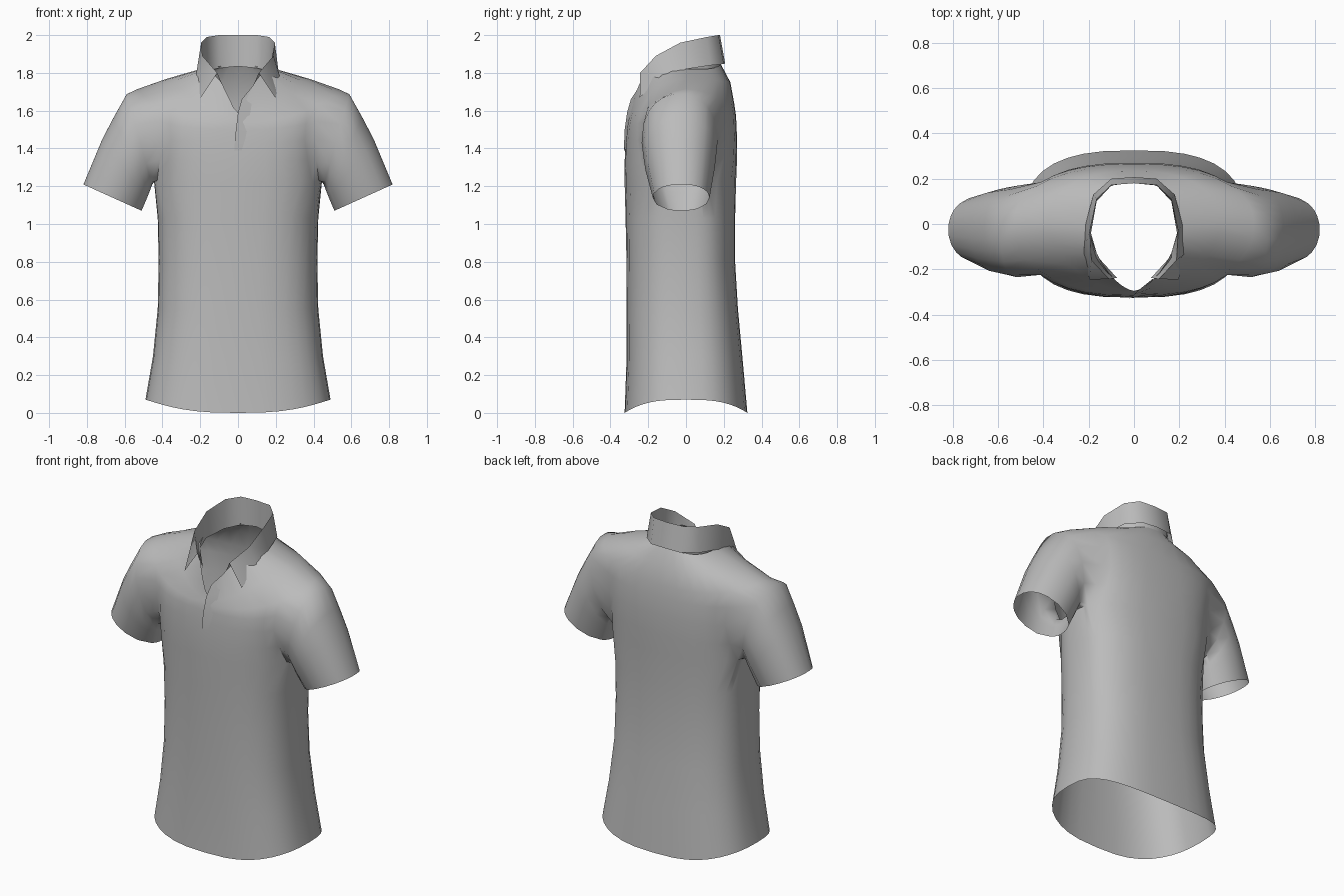
import bpy, bmesh, math

if "Cube" in bpy.data.objects:
    bpy.data.objects.remove(bpy.data.objects["Cube"])

N = 36          # columns around the body
ARM = 4         # columns each side of the arm line that open into the sleeve
R0, R1 = 5, 9   # rows bounding the armhole

cloth = bpy.data.materials.new("grey_cloth")
cloth.diffuse_color = (0.5, 0.5, 0.5, 1)
cloth.use_nodes = True
cloth.node_tree.nodes["Principled BSDF"].inputs["Base Color"].default_value = cloth.diffuse_color


def spow(v, e):
    return math.copysign(abs(v) ** e, v)


def finish(name, bm, angle):
    bmesh.ops.recalc_face_normals(bm, faces=bm.faces)
    me = bpy.data.meshes.new(name)
    bm.to_mesh(me)
    bm.free()
    me.materials.append(cloth)
    ob = bpy.data.objects.new(name, me)
    bpy.context.collection.objects.link(ob)
    bpy.ops.object.select_all(action='DESELECT')
    ob.select_set(True)
    bpy.context.view_layer.objects.active = ob
    bpy.ops.object.shade_smooth_by_angle(angle=math.radians(angle))
    return ob


def strip(bm, a, b, closed=False):
    n = len(a)
    for i in range(n if closed else n - 1):
        j = (i + 1) % n
        bm.faces.new((a[i], a[j], b[j], b[i]))


# Body rings: half width, front y, back y, side z, front z, back z,
# front roundness, back roundness, height falloff, armhole narrowing
rings = [
    (.49, .325, .325, .07, 0, 0, 2.7, 2.7, 3, 1),
    (.45, .315, .30, .30, .28, .28, 2.7, 2.7, 2, 1),
    (.425, .315, .275, .55, .55, .55, 2.6, 2.6, 2, 1),
    (.42, .315, .26, .80, .80, .80, 2.6, 2.6, 2, .9),
    (.425, .32, .26, 1.03, 1.03, 1.03, 2.6, 2.6, 2, .75),
    (.445, .325, .265, 1.23, 1.22, 1.22, 2.6, 2.6, 2, .45),
    (.46, .325, .27, 1.35, 1.33, 1.34, 2.7, 2.6, 2, .75),
    (.48, .32, .27, 1.47, 1.43, 1.46, 2.7, 2.6, 2, .95),
    (.505, .315, .265, 1.60, 1.50, 1.57, 2.6, 2.5, 1.7, 1),
    (.53, .31, .255, 1.715, 1.54, 1.64, 2.2, 2.3, 1.6, .95),
    (.38, .303, .235, 1.768, 1.565, 1.75, 1.75, 2.3, 2.1, 1),
    (.20, .295, .185, 1.82, 1.59, 1.845, 1.6, 2.3, 6, 1),
]


def ring_point(r, j):
    w, yf, yb, zs, zf, zb, pf, pb, k, narrow = r
    # fold the column into a quarter turn so the armhole columns can close up
    q = j % N
    a = min(q, N - q)
    a = min(a, N // 2 - a)
    if a <= ARM:
        a *= narrow
    else:
        a = ARM * narrow + (a - ARM) * (N / 4 - ARM * narrow) / (N / 4 - ARM)
    t = 2 * math.pi * a / N
    c, s = math.cos(t), math.sin(t)
    if N / 4 < q < 3 * N / 4:
        c = -c
    if q > N / 2:
        s = -s
    p, depth, zm = (pf, yf, zf) if s < 0 else (pb, yb, zb)
    f = spow(s, 2 / p)
    return (w * spow(c, 2 / p), depth * f, zs + (zm - zs) * abs(f) ** k)


bm = bmesh.new()
grid = [[bm.verts.new(ring_point(r, j)) for j in range(N)] for r in rings]
for i in range(len(rings) - 1):
    for j in range(N):
        in_right = (j + ARM) % N < 2 * ARM
        in_left = (j - N // 2 + ARM) % N < 2 * ARM
        if R0 <= i < R1 and (in_right or in_left):
            continue
        k = (j + 1) % N
        bm.faces.new((grid[i][j], grid[i][k], grid[i + 1][k], grid[i + 1][j]))

# Sleeves grow out of the armholes: top x, z; bottom x, z; front y, back y
sleeve = [
    (.59, 1.69, .455, 1.205, -.235, .168),
    (.66, 1.565, .47, 1.165, -.225, .16),
    (.72, 1.45, .48, 1.14, -.215, .152),
    (.82, 1.21, .51, 1.07, -.175, .125),
]
for side in (1, -1):
    def col(j):
        return j % N if side > 0 else (N // 2 - j) % N
    loop = [grid[R0][col(j)] for j in range(-ARM, ARM)]
    loop += [grid[i][col(ARM)] for i in range(R0, R1)]
    loop += [grid[R1][col(j)] for j in range(ARM, -ARM, -1)]
    loop += [grid[i][col(-ARM)] for i in range(R1, R0, -1)]
    angles = [math.atan2((v.co.z - 1.465) / .25, (v.co.y + .03) / .2) for v in loop]
    prev = loop
    for tx, tz, bx, bz, y0, y1 in sleeve:
        cur = []
        for a in angles:
            u, v = spow(math.cos(a), .94), spow(math.sin(a), .94)
            cur.append(bm.verts.new((side * ((tx + bx) / 2 + v * (tx - bx) / 2),
                                     (y0 + y1) / 2 + u * (y1 - y0) / 2,
                                     (tz + bz) / 2 + v * (tz - bz) / 2)))
        strip(bm, prev, cur, True)
        prev = cur
finish("shirt_body", bm, 60)

# Collar: outer fall edge, fold line and inner stand, from centre back to front tip
fall = [(0, .207, 1.85), (.1, .2, 1.847), (.18, .13, 1.84),
        (.213, 0, 1.82), (.226, -.13, 1.765), (.197, -.245, 1.67)]
fold = [(0, .18, 2), (.1, .172, 2), (.165, .11, 1.99),
        (.195, -.03, 1.96), (.188, -.16, 1.89), (.11, -.243, 1.8)]
stand = [(0, .183, 1.835), (.1, .17, 1.825), (.165, .1, 1.81),
         (.19, -.04, 1.80), (.16, -.145, 1.785), (.075, -.238, 1.72)]
bm = bmesh.new()
rows = []
for half in (fall, fold, stand):
    full = [(-x, y, z) for x, y, z in half[:0:-1]] + half
    rows.append([bm.verts.new(p) for p in full])
strip(bm, rows[0], rows[1])
strip(bm, rows[1], rows[2])
finish("collar", bm, 60)

# Front placket overlapping the opening
left = [(-.02, -.328, 1.39), (-.012, -.326, 1.49), (0, -.312, 1.59), (.02, -.292, 1.66)]
right = [(.02, -.323, 1.39), (.05, -.314, 1.49), (.07, -.285, 1.62), (.085, -.24, 1.74)]
bm = bmesh.new()
strip(bm, [bm.verts.new(p) for p in left], [bm.verts.new(p) for p in right])
finish("placket", bm, 45)
